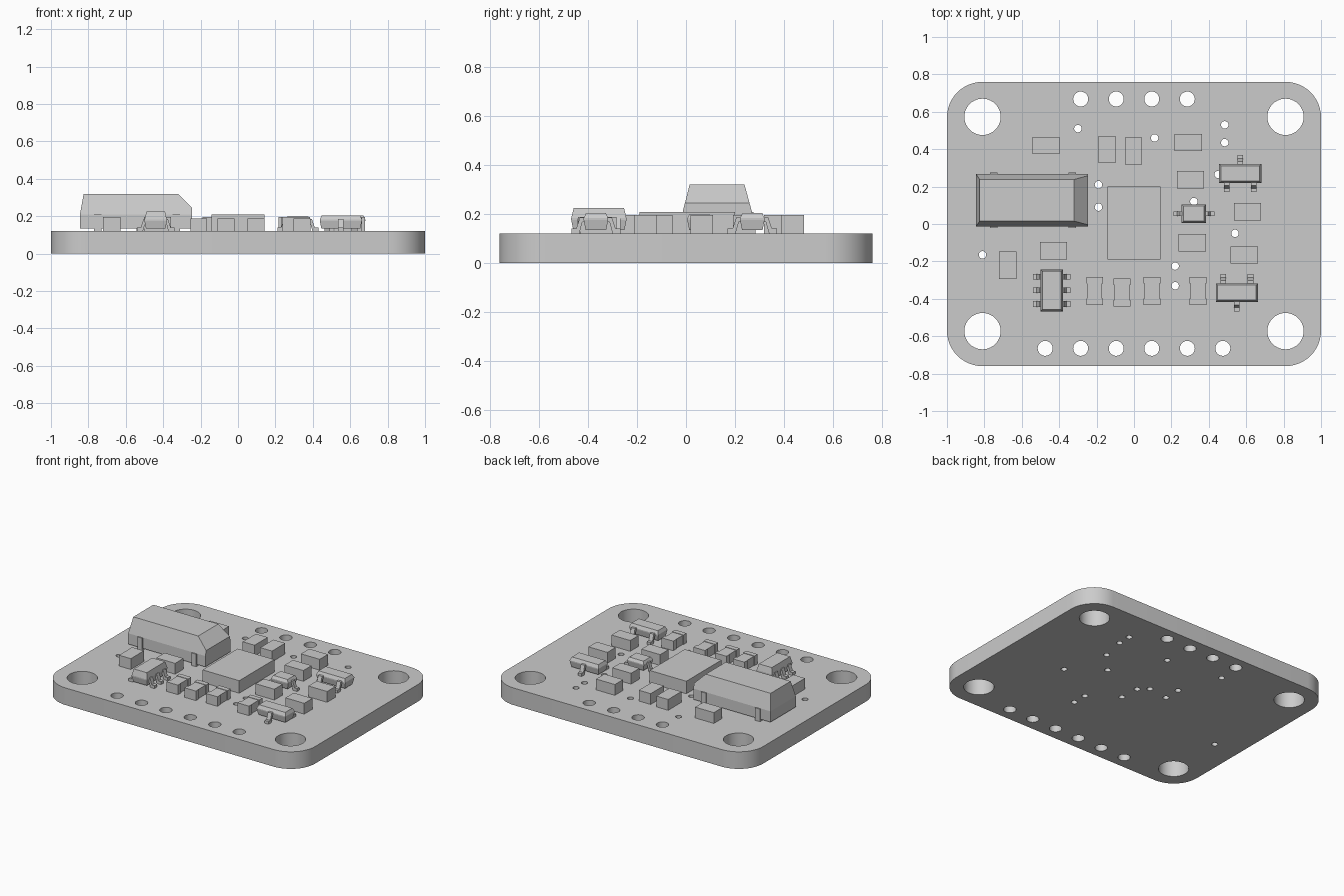
import bpy, bmesh
from math import cos, sin, pi
from mathutils import Vector

if "Cube" in bpy.data.objects:
    bpy.data.objects.remove(bpy.data.objects["Cube"], do_unlink=True)

grey = bpy.data.materials.new("plain_grey")
grey.use_nodes = True
colour = (0.6, 0.6, 0.6, 1)
grey.diffuse_color = colour
grey.node_tree.nodes["Principled BSDF"].inputs["Base Color"].default_value = colour

TOP = 0.12  # upper face of the board


def finish(name, bm):
    """Turn a bmesh into a named object."""
    bmesh.ops.recalc_face_normals(bm, faces=bm.faces)
    mesh = bpy.data.meshes.new(name)
    bm.to_mesh(mesh)
    bm.free()
    mesh.materials.append(grey)
    obj = bpy.data.objects.new(name, mesh)
    bpy.context.collection.objects.link(obj)
    return obj


def loft(bm, rings):
    """Stack rectangles (x0, x1, y0, y1, z) into one closed solid."""
    loops = [[bm.verts.new(p) for p in ((a, c, z), (b, c, z), (b, d, z), (a, d, z))]
             for a, b, c, d, z in rings]
    for low, high in zip(loops, loops[1:]):
        for i in range(4):
            j = (i + 1) % 4
            bm.faces.new((low[i], low[j], high[j], high[i]))
    bm.faces.new(loops[0][::-1])
    bm.faces.new(loops[-1])


def block(bm, x, y, w, d, z0, z1):
    sides = (x - w / 2, x + w / 2, y - d / 2, y + d / 2)
    loft(bm, [(*sides, z0), (*sides, z1)])


def lead(bm, x, y, direction, width=0.03):
    """Bent metal lead leaving a package wall at (x, y)."""
    out = Vector((*direction, 0))
    side = Vector((-out.y, out.x, 0)) * width / 2
    profile = [(-.02, .185), (.015, .185), (.03, .14), (.05, .14),
               (.05, TOP), (.018, TOP), (.005, .167), (-.02, .167)]
    centre = [Vector((x, y, z)) + out * u for u, z in profile]
    left = [bm.verts.new(p + side) for p in centre]
    right = [bm.verts.new(p - side) for p in centre]
    bm.faces.new(left)
    bm.faces.new(right[::-1])
    for i in range(len(left)):
        j = (i + 1) % len(left)
        bm.faces.new((left[i], right[i], right[j], left[j]))


def package(name, x, y, w, d, top, leads, width=0.03):
    """Moulded body with drafted walls; leads are (offset x, offset y, direction)."""
    bm = bmesh.new()
    rings = []
    for inset, z in ((.008, .135), (0, .175), (0, .182), (.01, top)):
        a, b = w / 2 - inset, d / 2 - inset
        rings.append((x - a, x + a, y - b, y + b, z))
    loft(bm, rings)
    for dx, dy, direction in leads:
        lead(bm, x + dx, y + dy, direction, width)
    finish(name, bm)


# Circuit board: rounded outline with drilled holes
def add_loop(curve, points):
    spline = curve.splines.new("POLY")
    spline.points.add(len(points) - 1)
    for point, (x, y) in zip(spline.points, points):
        point.co = (x, y, 0, 1)
    spline.use_cyclic_u = True


def arc(x, y, r, start, sweep, steps):
    return [(x + r * cos(start + sweep * i / steps), y + r * sin(start + sweep * i / steps))
            for i in range(steps + 1)]


curve = bpy.data.curves.new("board", "CURVE")
curve.dimensions = "2D"
curve.fill_mode = "BOTH"
curve.extrude = TOP / 2
outline = []
for k, (sx, sy) in enumerate(((1, 1), (-1, 1), (-1, -1), (1, -1))):
    outline += arc(sx * .81, sy * .57, .19, k * pi / 2, pi / 2, 12)
add_loop(curve, outline)

mounting = [(sx * .81, sy * .573) for sx in (-1, 1) for sy in (-1, 1)]
pins = [((i - 1.5) * .19, .668) for i in range(4)] + [((i - 2.5) * .19, -.665) for i in range(6)]
vias = [(-.3, .51), (.11, .46), (.485, .53), (.485, .435), (-.19, .21), (-.19, .09),
        (.32, .12), (.54, -.05), (-.81, -.165), (.22, -.225), (.22, -.33),
        (.45, .265), (-.04, .11), (.02, .055), (.03, -.085)]
for group, radius, steps in ((mounting, .097, 40), (pins, .04, 28), (vias, .02, 20)):
    for x, y in group:
        add_loop(curve, arc(x, y, radius, 0, 2 * pi, steps)[:-1])

board = bpy.data.objects.new("board", curve)
bpy.context.collection.objects.link(board)
board.location.z = TOP / 2
bpy.ops.object.select_all(action="DESELECT")
board.select_set(True)
bpy.context.view_layer.objects.active = board
bpy.ops.object.convert(target="MESH")
board = bpy.context.view_layer.objects.active
bm = bmesh.new()
bm.from_mesh(board.data)
bmesh.ops.remove_doubles(bm, verts=bm.verts, dist=.0001)
bmesh.ops.recalc_face_normals(bm, faces=bm.faces)
bm.to_mesh(board.data)
bm.free()
board.data.materials.clear()
board.data.materials.append(grey)
bpy.ops.object.shade_smooth_by_angle()

# Main square chip
bm = bmesh.new()
block(bm, 0, .005, .285, .39, TOP, .208)
finish("main_chip", bm)

# Large oscillator housing: drafted top, one bevelled end
bm = bmesh.new()
loft(bm, [(-.845, -.245, -.013, .268, .134),
          (-.845, -.245, -.013, .268, .21),
          (-.825, -.245, .015, .238, .32)])
cut = bmesh.ops.bisect_plane(bm, geom=bm.verts[:] + bm.edges[:] + bm.faces[:],
                             plane_co=(-.32, 0, .32), plane_no=(1, 0, 1), clear_outer=True)
bmesh.ops.holes_fill(bm, edges=[e for e in bm.edges if e.is_boundary])
finish("oscillator_housing", bm)

bm = bmesh.new()
for x in (-.75, -.33):
    for y in (-.006, .261):
        block(bm, x, y, .038, .03, TOP, .208)
finish("oscillator_pins", bm)

# Moulded packages with bent leads
UP, DOWN, LEFT, RIGHT = (0, 1), (0, -1), (-1, 0), (1, 0)
package("upper_transistor", .568, .27, .225, .1, .204,
        [(0, .05, UP), (-.073, -.05, DOWN), (.073, -.05, DOWN)])
package("lower_transistor", .55, -.367, .225, .1, .204,
        [(0, -.05, DOWN), (-.073, .05, UP), (.073, .05, UP)])
package("diode", .32, .055, .13, .1, .2,
        [(-.06, 0, LEFT), (.06, 0, RIGHT)], .025)
package("regulator", -.44, -.355, .12, .225, .224,
        [(s * .05, dy, (s, 0)) for s in (-1, 1) for dy in (-.073, 0, .073)])

# Plain capacitors, lying along x or along y
LONG, SHORT = .146, .092
along_x = [(-.47, .42), (.29, .435), (.302, .237), (.607, .065),
           (.312, -.1), (.59, -.165), (-.43, -.143)]
along_y = [(-.145, .398), (-.003, .39), (-.675, -.22)]
for spots, w, d in ((along_x, LONG, SHORT), (along_y, SHORT, LONG)):
    for x, y in spots:
        bm = bmesh.new()
        block(bm, x, y, w, d, TOP, .196)
        finish("capacitor", bm)

# Resistors with raised end caps
for x, y in ((-.21, -.358), (-.065, -.366), (.097, -.358), (.343, -.358)):
    bm = bmesh.new()
    block(bm, x, y, .08, .1, TOP, .184)
    for side in (-1, 1):
        block(bm, x, y + side * .057, .09, .034, TOP, .187)
    finish("resistor", bm)
